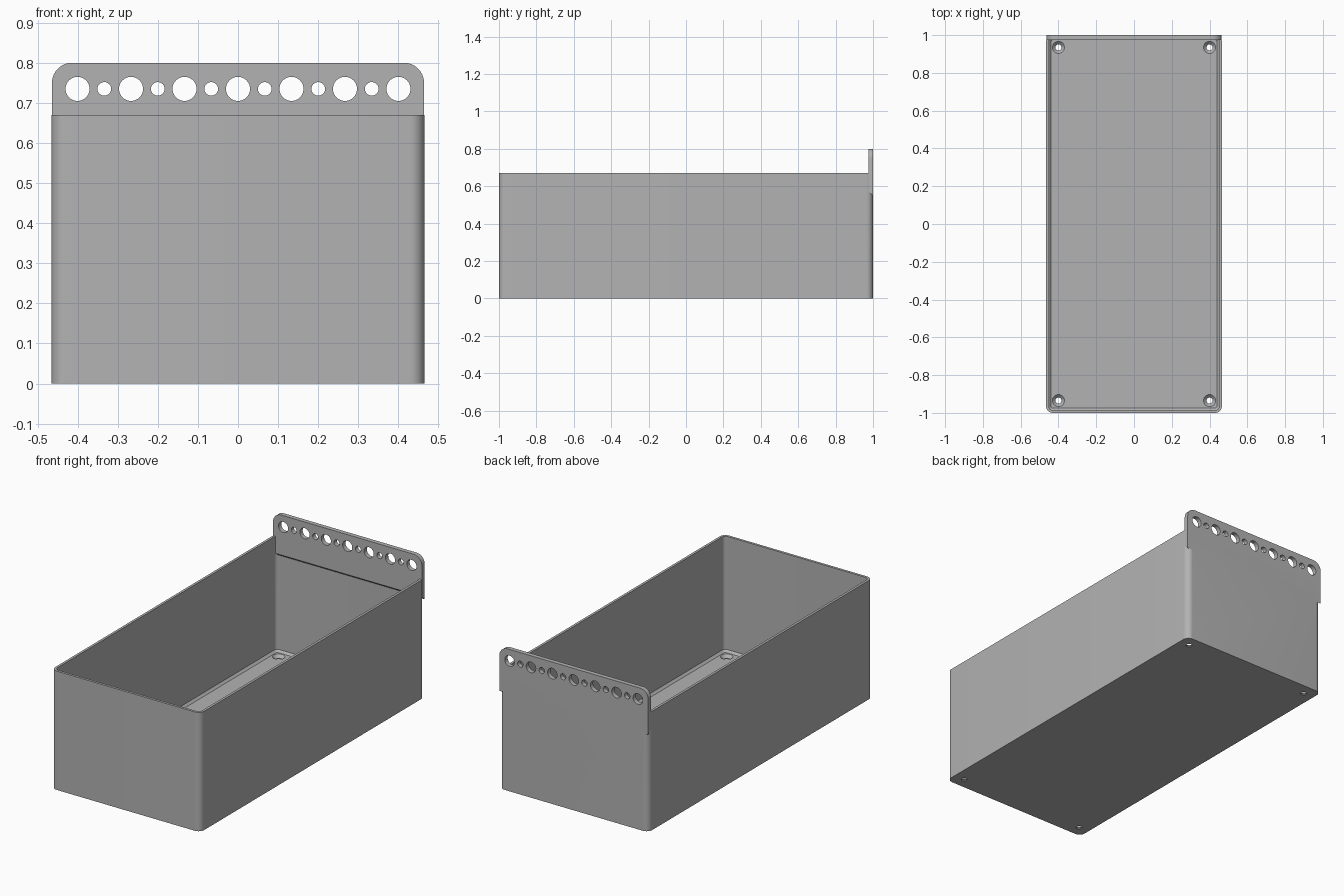
import bpy, bmesh, math

cube = bpy.data.objects.get("Cube")
if cube:
    bpy.data.objects.remove(cube, do_unlink=True)

W, D, H = 0.465, 1.0, 0.67      # half width, half depth, wall height
WALL, FLOOR, RADIUS = 0.014, 0.02, 0.035
PLATE_Y, PLATE_LOW, PLATE_TOP = 0.975, 0.575, 0.8

grey = bpy.data.materials.new("plain grey")
grey.use_nodes = True
colour = (0.45, 0.45, 0.45, 1)
grey.diffuse_color = colour
grey.node_tree.nodes["Principled BSDF"].inputs["Base Color"].default_value = colour


def rounded(x0, y0, x1, y1, radii, steps=10):
    """Counter-clockwise rounded rectangle, radii from lower left round."""
    corners = [(x0, y0, 1, 1), (x1, y0, -1, 1), (x1, y1, -1, -1), (x0, y1, 1, -1)]
    pts = []
    for i, ((cx, cy, sx, sy), r) in enumerate(zip(corners, radii)):
        for k in range(steps + 1 if r else 1):
            a = math.pi + (i + k / steps) * math.pi / 2
            pts.append((cx + sx * r + r * math.cos(a), cy + sy * r + r * math.sin(a)))
    return pts


def circle(cx, cy, r, n=40):
    return [(cx + r * math.cos(2 * math.pi * i / n),
             cy + r * math.sin(2 * math.pi * i / n)) for i in range(n)]


def loft(name, loops):
    """Closed solid through matching loops of 3D points."""
    bm = bmesh.new()
    rings = [[bm.verts.new(p) for p in loop] for loop in loops]
    for a, b in zip(rings, rings[1:]):
        for i in range(len(a)):
            j = (i + 1) % len(a)
            bm.faces.new((a[i], a[j], b[j], b[i]))
    bm.faces.new(rings[0][::-1])
    bm.faces.new(rings[-1])
    bmesh.ops.recalc_face_normals(bm, faces=bm.faces)
    mesh = bpy.data.meshes.new(name)
    bm.to_mesh(mesh)
    bm.free()
    mesh.materials.append(grey)
    obj = bpy.data.objects.new(name, mesh)
    bpy.context.collection.objects.link(obj)
    return obj


def at_z(pts, z):
    return [(x, y, z) for x, y in pts]


def combine(obj, other, operation):
    bpy.context.view_layer.objects.active = obj
    mod = obj.modifiers.new("combine", "BOOLEAN")
    mod.operation, mod.solver, mod.object = operation, "EXACT", other
    bpy.ops.object.modifier_apply(modifier=mod.name)
    bpy.data.objects.remove(other, do_unlink=True)


# Outer bin body
outline = rounded(-W, -D, W, D, [RADIUS] * 4)
bin_body = loft("storage_bin", [at_z(outline, 0), at_z(outline, H)])


# Hollow interior with a small bevel around the floor
def inner(inset):
    e = WALL + inset
    return rounded(-W + e, -D + e, W - e, D - e, [RADIUS - e] * 4)


combine(bin_body, loft("cavity", [at_z(inner(0.012), FLOOR), at_z(inner(0), FLOOR + 0.012),
                                  at_z(inner(0), H + 0.1)]), "DIFFERENCE")

# Hanging plate at the back, its lower edge sloping down toward the rear
face = rounded(-W + 0.001, PLATE_LOW, W - 0.001, PLATE_TOP, [0, 0, 0.05, 0.05])
drop = 0.025
front = [(x, PLATE_Y, z) for x, z in face]
rear = [(x, D, z - drop if z < PLATE_LOW + 0.001 else z) for x, z in face]
combine(bin_body, loft("hanging_plate", [front, rear]), "UNION")

# Alternating large and small holes along the plate
for i in range(-6, 7):
    hole = circle(i * 0.0667, 0.735, 0.03 if i % 2 == 0 else 0.017)
    combine(bin_body, loft("plate_hole", [[(x, y, z) for x, z in hole]
                                          for y in (0.9, 1.1)]), "DIFFERENCE")

# Countersunk screw holes in the floor corners
for sx in (-1, 1):
    for sy in (-1, 1):
        cutter = loft("screw_hole", [at_z(circle(sx * 0.4, sy * 0.935, r), z)
                      for r, z in ((0.016, -0.05), (0.016, 0.004),
                                   (0.032, FLOOR), (0.032, FLOOR + 0.05))])
        combine(bin_body, cutter, "DIFFERENCE")

# Smooth rounded corners, crisp edges
bpy.ops.object.select_all(action="DESELECT")
bin_body.select_set(True)
bpy.context.view_layer.objects.active = bin_body
bpy.ops.object.shade_smooth_by_angle(angle=math.radians(30))
